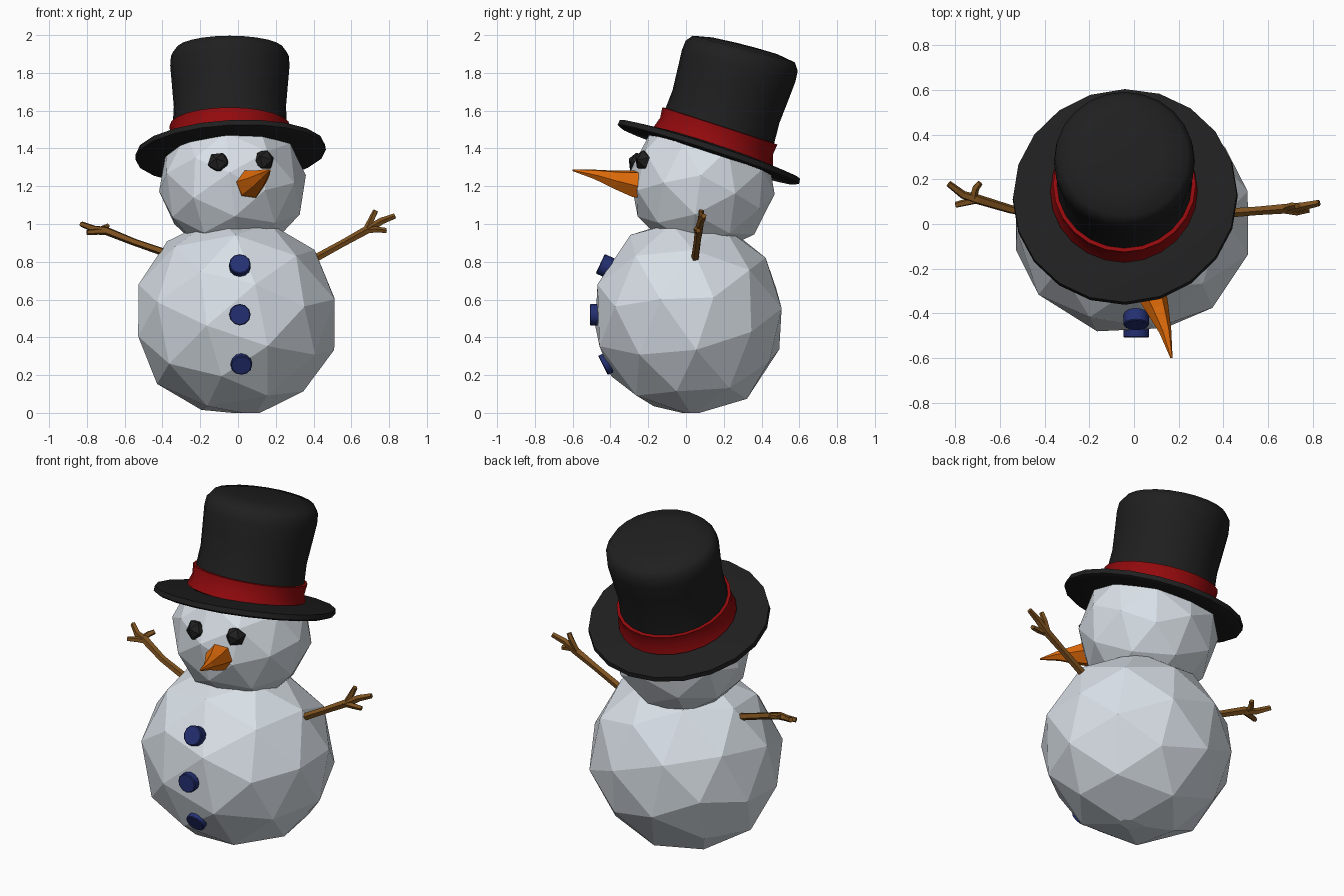
import bpy, bmesh, math, random
from mathutils import Vector, Matrix, Euler

if "Cube" in bpy.data.objects:
    bpy.data.objects.remove(bpy.data.objects["Cube"])

random.seed(4)


def material(name, rgb):
    m = bpy.data.materials.new(name)
    m.diffuse_color = (*rgb, 1)
    m.use_nodes = True
    m.node_tree.nodes["Principled BSDF"].inputs["Base Color"].default_value = m.diffuse_color
    return m


SNOW = material("snow white", (0.76, 0.82, 0.88))
BLACK = material("black", (0.014, 0.014, 0.014))
RED = material("ribbon red", (0.29, 0.003, 0.004))
ORANGE = material("carrot orange", (0.78, 0.155, 0.003))
BLUE = material("button blue", (0.018, 0.03, 0.17))
BROWN = material("twig brown", (0.21, 0.085, 0.014))


def finish(name, bm, mat, smooth=None):
    bmesh.ops.recalc_face_normals(bm, faces=bm.faces)
    me = bpy.data.meshes.new(name)
    bm.to_mesh(me)
    bm.free()
    me.materials.append(mat)
    ob = bpy.data.objects.new(name, me)
    bpy.context.collection.objects.link(ob)
    if smooth:
        bpy.ops.object.select_all(action='DESELECT')
        ob.select_set(True)
        bpy.context.view_layer.objects.active = ob
        bpy.ops.object.shade_smooth_by_angle(angle=math.radians(smooth))
    return ob


def lump(centre, size, level, jitter, turn):
    """Faceted, slightly uneven ball."""
    bm = bmesh.new()
    bmesh.ops.create_icosphere(bm, subdivisions=level, radius=1,
                               matrix=Euler(turn).to_matrix().to_4x4())
    for v in bm.verts:
        k = 1 + random.uniform(-jitter, jitter)
        v.co = Vector(c + s * a * k for c, s, a in zip(centre, size, v.co))
    return bm


def trim(bm, point, normal):
    """Cut away everything beyond a plane and close the hole."""
    cut = bmesh.ops.bisect_plane(bm, geom=bm.verts[:] + bm.edges[:] + bm.faces[:],
                                 plane_co=point, plane_no=normal, clear_outer=True)
    edges = [e for e in cut["geom_cut"] if isinstance(e, bmesh.types.BMEdge)]
    bmesh.ops.contextual_create(bm, geom=edges)


def add_rings(bm, rings):
    """Bridge rings of points and cap both ends."""
    loops = [[bm.verts.new(p) for p in ring] for ring in rings]
    n = len(loops[0])
    for a, b in zip(loops, loops[1:]):
        for i in range(n):
            j = (i + 1) % n
            bm.faces.new((a[i], a[j], b[j], b[i]))
    bm.faces.new(loops[0])
    bm.faces.new(loops[-1])


def lathe(name, profile, sides, frame, mat, smooth=35):
    bm = bmesh.new()
    angles = [2 * math.pi * i / sides for i in range(sides)]
    add_rings(bm, [[frame @ Vector((r * math.cos(a), r * math.sin(a), z))
                    for a in angles] for r, z in profile])
    return finish(name, bm, mat, smooth)


def add_tube(bm, points, radii, sides=5):
    """Tapered tube through the points."""
    pts = [Vector(p) for p in points]
    rings = []
    for i, (p, r) in enumerate(zip(pts, radii)):
        d = pts[min(i + 1, len(pts) - 1)] - pts[max(i - 1, 0)]
        u = d.cross(Vector((0.1, 0.2, 1))).normalized()
        w = u.cross(d).normalized()
        rings.append([p + r * (u * math.cos(a) + w * math.sin(a))
                      for a in (2 * math.pi * k / sides for k in range(sides))])
    add_rings(bm, rings)


# Body: faceted snowball with a flattened base
bm = lump((-0.012, 0.014, 0.508), (0.55, 0.515, 0.535), 2, 0.012, (0.3, 0.25, 0.4))
trim(bm, (0, 0, 0.0), (0, 0, -1))
finish("body", bm, SNOW)

# Head: smaller snowball, trimmed at the neck and where the hat sits
TILT = math.radians(-18)
HAT = Matrix.Translation((-0.04, 0.122, 1.38)) @ Matrix.Rotation(TILT, 4, 'X')
bm = lump((-0.03, 0.085, 1.215), (0.392, 0.388, 0.385), 2, 0.012, (0.5, 0.3, 0.2))
trim(bm, (0, 0, 0.9), (0, 0, -1))
trim(bm, HAT.translation, HAT.col[2].xyz)
finish("head", bm, SNOW)

# Hat: brim, crown and ribbon
brim_frame = HAT @ Matrix.Rotation(math.radians(-3), 4, 'Y')
lathe("hat_brim", [(0.30, -0.012), (0.485, -0.022), (0.505, -0.012), (0.502, 0.016),
                   (0.30, 0.036)], 20, brim_frame, BLACK)
crown_frame = Matrix.Translation((-0.003, 0.012, 0)) @ HAT
crown = lathe("hat_crown", [(0.31, 0.0), (0.303, 0.14), (0.297, 0.25), (0.308, 0.38),
                            (0.316, 0.47), (0.312, 0.52), (0.285, 0.555), (0.18, 0.572),
                            (0.05, 0.576)], 24, crown_frame, BLACK, 50)
to_local = crown_frame.inverted()
for v in crown.data.vertices:  # the back of the top stands a little higher
    v.co.z += 0.07 * (v.co.y - 0.02) * max(0, (to_local @ v.co).z / 0.58) ** 2
lathe("hat_ribbon", [(0.31, 0.02), (0.332, 0.032), (0.314, 0.09), (0.320, 0.146),
                     (0.30, 0.148)], 24, crown_frame, RED)

# Eyes: rough coal lumps
for name, pos in (("left_eye", (-0.10, -0.25, 1.325)), ("right_eye", (0.135, -0.213, 1.338))):
    finish(name, lump(pos, (0.062, 0.062, 0.06), 1, 0.06, (0.4, 0.2, 0.5)), BLACK)

# Nose: six-sided carrot with a blunt base, bent slightly up
bm = bmesh.new()
add_tube(bm, [(0.06, -0.21, 1.205), (0.066, -0.28, 1.213), (0.105, -0.38, 1.235),
              (0.14, -0.48, 1.262), (0.168, -0.60, 1.285)],
         [0.08, 0.076, 0.052, 0.028, 0.005], 6)
finish("nose", bm, ORANGE)

# Buttons: short discs following the belly curve
for i, (x, y, z, pitch) in enumerate(((0.01, -0.432, 0.78, 25), (0.01, -0.485, 0.52, 0),
                                      (0.018, -0.418, 0.262, -27))):
    frame = Matrix.Translation((x, y, z)) @ Matrix.Rotation(math.radians(90 - pitch), 4, 'X')
    lathe("button_%d" % (i + 1), [(0.056, -0.04), (0.057, 0.02), (0.052, 0.024)],
          12, frame, BLUE)

# Arms: twigs, each with a main stem and two side fingers
ARMS = {
    "left_arm": [
        [(-0.36, 0.04, 0.84), (-0.55, 0.065, 0.905), (-0.70, 0.11, 0.965), (-0.765, 0.13, 0.975),
         (-0.83, 0.18, 1.00)],
        [(-0.69, 0.11, 0.96), (-0.74, 0.10, 0.96), (-0.80, 0.085, 0.955)],
        [(-0.72, 0.12, 0.97), (-0.71, 0.16, 0.98), (-0.69, 0.185, 0.99)]],
    "right_arm": [
        [(0.36, 0.045, 0.79), (0.56, 0.06, 0.90), (0.69, 0.07, 0.972), (0.76, 0.08, 1.015),
         (0.83, 0.095, 1.042)],
        [(0.68, 0.07, 0.97), (0.71, 0.08, 1.03), (0.73, 0.08, 1.072)],
        [(0.67, 0.065, 0.965), (0.73, 0.055, 0.97), (0.785, 0.065, 0.965)]],
}
for name, twigs in ARMS.items():
    bm = bmesh.new()
    add_tube(bm, twigs[0], [0.022, 0.02, 0.023, 0.019, 0.015])
    for finger in twigs[1:]:
        add_tube(bm, finger, [0.018, 0.017, 0.014])
    finish(name, bm, BROWN)
